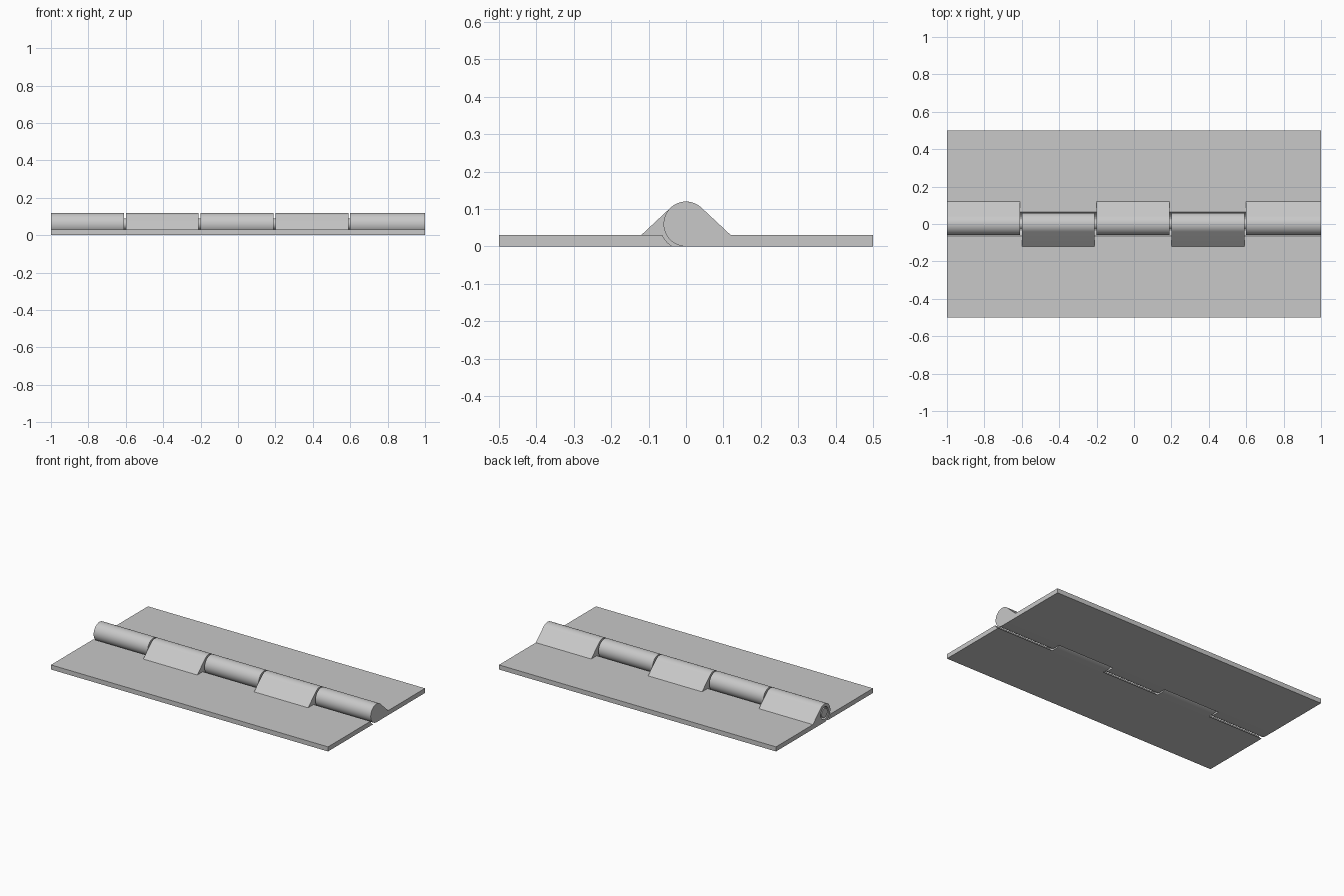
import bpy, bmesh
from math import atan2, acos, hypot, sqrt, pi, sin, cos, radians

cube = bpy.data.objects.get("Cube")
if cube:
    bpy.data.objects.remove(cube, do_unlink=True)

# Main dimensions
R, CLEAR, THICK = 0.06, 0.01, 0.03      # barrel radius, gap, plate thickness
PIN, HOLE = 0.03, 0.04
HALF, DEPTH, FOOT = 1.0, 0.5, 0.12      # half length, plate depth, foot of slope
COUNT = 5
PITCH = 2 * HALF / COUNT

steel = bpy.data.materials.new("grey_steel")
steel.use_nodes = True
colour = (0.58, 0.58, 0.58, 1)
steel.diffuse_color = colour
steel.node_tree.nodes["Principled BSDF"].inputs["Base Color"].default_value = colour


def arc(radius, start, end, steps):
    """Points (y, z) on a circle around the pin axis."""
    angles = [start + (end - start) * i / steps for i in range(steps + 1)]
    return [(radius * cos(a), R + radius * sin(a)) for a in angles]


def extrude(name, profile, x0, x1, side=1):
    """Solid with a (y, z) profile running along x; side -1 mirrors it."""
    bm = bmesh.new()
    face = bm.faces.new([bm.verts.new((x0, side * y, z)) for y, z in profile])
    new = bmesh.ops.extrude_face_region(bm, geom=[face])["geom"]
    verts = [v for v in new if isinstance(v, bmesh.types.BMVert)]
    bmesh.ops.translate(bm, verts=verts, vec=(x1 - x0, 0, 0))
    if face.is_valid and len(face.verts[0].link_faces) < 3:
        bm.faces.new(face.verts[:])
    bmesh.ops.recalc_face_normals(bm, faces=bm.faces)
    mesh = bpy.data.meshes.new(name)
    bm.to_mesh(mesh)
    bm.free()
    mesh.materials.append(steel)
    obj = bpy.data.objects.new(name, mesh)
    bpy.context.collection.objects.link(obj)
    return obj


def select(obj):
    bpy.ops.object.select_all(action='DESELECT')
    obj.select_set(True)
    bpy.context.view_layer.objects.active = obj


def smooth(obj):
    select(obj)
    bpy.ops.object.shade_smooth_by_angle(angle=radians(25))


# Knuckle profile: round barrel with a straight tangent slope to the plate
dy, dz = FOOT, THICK - R
tangent = atan2(dz, dy) + acos(R / hypot(dy, dz))
knuckle = arc(R, tangent, 1.5 * pi, 40) + [(FOOT, 0), (FOOT, THICK)]

# Relieved plate edge that clears the opposite knuckle
relief = R + CLEAR
top_angle = atan2(THICK - R, sqrt(relief ** 2 - (THICK - R) ** 2))
bottom_angle = atan2(-R, sqrt(relief ** 2 - R ** 2))
edge = arc(relief, top_angle, bottom_angle, 8) + [(FOOT, 0), (FOOT, THICK)]

# The two leaf plates
slab = [(FOOT, 0), (DEPTH, 0), (DEPTH, THICK), (FOOT, THICK)]
for label, side in (("back", 1), ("front", -1)):
    extrude(label + "_plate", slab, -HALF, HALF, side)

# Cutter for the pin hole
cutter = extrude("pin_hole_cutter", arc(HOLE, 0, 2 * pi, 40)[:-1],
                 -HALF - 0.1, HALF + 0.1)

# Alternating knuckles, each facing a relieved edge on the other leaf
for i in range(COUNT):
    label, other, side = ("back", "front", 1) if i % 2 == 0 else ("front", "back", -1)
    last = i == COUNT - 1
    x0 = -HALF + i * PITCH
    x1 = x0 + PITCH - (0 if last else CLEAR)
    obj = extrude(f"{label}_knuckle_{i + 1}", knuckle, x0, x1, side)
    if not last:
        mod = obj.modifiers.new("pin_hole", 'BOOLEAN')
        mod.operation, mod.solver, mod.object = 'DIFFERENCE', 'EXACT', cutter
        select(obj)
        bpy.ops.object.modifier_apply(modifier=mod.name)
    smooth(obj)
    start = x0 - (CLEAR if i else 0)
    smooth(extrude(f"{other}_relieved_edge_{i + 1}", edge, start, x0 + PITCH if not last else x1, -side))

bpy.data.objects.remove(cutter, do_unlink=True)

# Pin fused into the closed end knuckle
smooth(extrude("hinge_pin", arc(PIN, 0, 2 * pi, 40)[:-1], -HALF, HALF - PITCH + 0.02))
